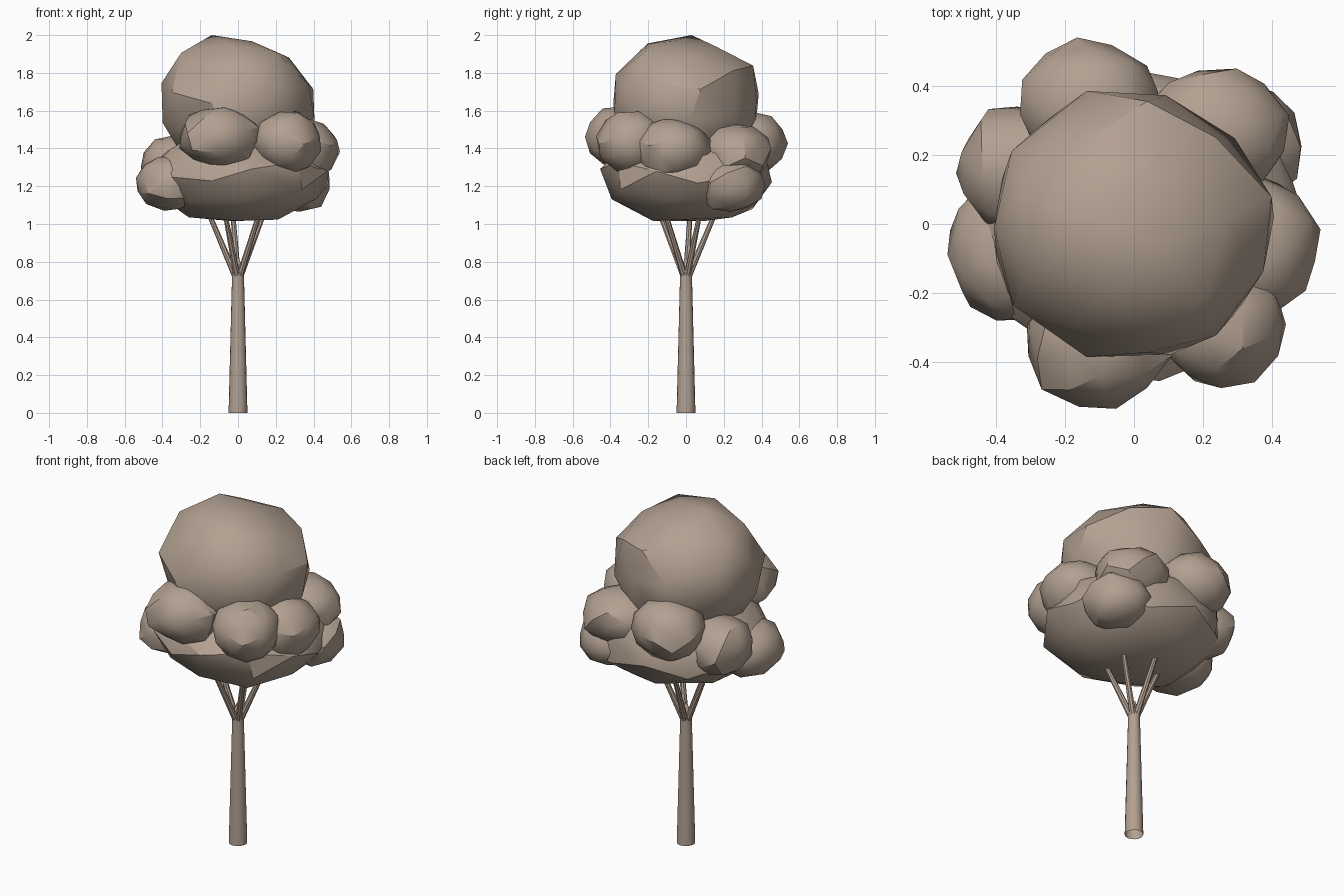
import bpy, bmesh, math, random
from mathutils import Vector, Matrix, Euler

random.seed(5)
if "Cube" in bpy.data.objects:
    bpy.data.objects.remove(bpy.data.objects["Cube"], do_unlink=True)

# One flat colour for the whole tree
COLOUR = (0.45, 0.355, 0.285, 1)
bark = bpy.data.materials.new("warm_grey_brown")
bark.use_nodes = True
bark.diffuse_color = COLOUR
bark.node_tree.nodes["Principled BSDF"].inputs["Base Color"].default_value = COLOUR


def finish(name, bm, angle):
    bmesh.ops.recalc_face_normals(bm, faces=bm.faces)
    mesh = bpy.data.meshes.new(name)
    bm.to_mesh(mesh)
    bm.free()
    mesh.materials.append(bark)
    mesh.shade_smooth()
    mesh.set_sharp_from_angle(angle=math.radians(angle))
    obj = bpy.data.objects.new(name, mesh)
    bpy.context.collection.objects.link(obj)
    return obj


def foliage(name, centre, radii, power=2.15, rough=0.025):
    """Lumpy faceted ball, fitted exactly to its radii."""
    bm = bmesh.new()
    bmesh.ops.create_icosphere(bm, subdivisions=2, radius=1)
    spin = Euler([random.uniform(0, 6) for _ in range(3)]).to_matrix()
    for v in bm.verts:
        p = spin @ v.co
        # Round in plan, slightly squarer in profile
        flat = math.hypot(p.x, p.y)
        p /= (flat ** power + abs(p.z) ** power) ** (1 / power)
        shift = Vector([random.uniform(-1, 1) for _ in range(3)])
        v.co = (p + shift * 0.05) * random.uniform(1 - rough, 1 + rough)
    # Merge only the flattest neighbours into irregular facets
    bmesh.ops.dissolve_limit(bm, angle_limit=math.radians(4),
                             verts=bm.verts, edges=bm.edges)
    bmesh.ops.triangulate(bm, faces=bm.faces)
    for axis in range(3):
        low = min(v.co[axis] for v in bm.verts)
        high = max(v.co[axis] for v in bm.verts)
        for v in bm.verts:
            unit = 2 * (v.co[axis] - low) / (high - low) - 1
            v.co[axis] = centre[axis] + radii[axis] * unit
    return finish(name, bm, 30)


def limb(name, start, end, r1, r2, sides):
    """Tapered round limb between two points, open at the ends."""
    bm = bmesh.new()
    a, b = Vector(start), Vector(end)
    turn = (b - a).to_track_quat('Z', 'Y').to_matrix().to_4x4()
    bmesh.ops.create_cone(bm, cap_ends=False, segments=sides, radius1=r1, radius2=r2,
                          depth=(b - a).length,
                          matrix=Matrix.Translation((a + b) / 2) @ turn)
    return finish(name, bm, 40)


# Trunk and fork
limb("trunk", (0, 0, 0), (0, 0, 0.75), 0.05, 0.031, 16)
limb("trunk_fork", (0, 0, 0.75), (0, 0, 0.82), 0.031, 0.006, 10)
for i in range(5):
    a = math.radians(28 + 72 * i)
    out = Vector((math.cos(a), math.sin(a), 0))
    limb(f"branch_{i + 1}", out * 0.016 + Vector((0, 0, 0.73)),
         out * 0.175 + Vector((0, 0, 1.1)), 0.018, 0.012, 8)

# Main crown masses
foliage("upper_crown", (0, 0, 1.64), (0.405, 0.385, 0.36), 2.1, 0.02)
foliage("lower_crown", (0.01, 0, 1.255), (0.47, 0.455, 0.24), 2.25, 0.02)

# Smaller clumps around the waist
clumps = {
    "front_clump": ((-0.1, -0.34, 1.46), (0.21, 0.195, 0.16)),
    "front_left_clump": ((0.26, -0.29, 1.435), (0.18, 0.185, 0.16)),
    "left_clump": ((0.35, -0.07, 1.39), (0.19, 0.2, 0.165)),
    "back_left_clump": ((0.305, 0.235, 1.21), (0.18, 0.185, 0.145)),
    "back_middle_clump": ((0.24, 0.26, 1.37), (0.21, 0.19, 0.16)),
    "back_clump": ((-0.13, 0.35, 1.43), (0.2, 0.19, 0.165)),
    "back_right_clump": ((-0.34, 0.16, 1.31), (0.175, 0.18, 0.155)),
    "right_clump": ((-0.35, -0.07, 1.215), (0.19, 0.21, 0.145)),
}
for name, (centre, radii) in clumps.items():
    foliage(name, centre, radii)
